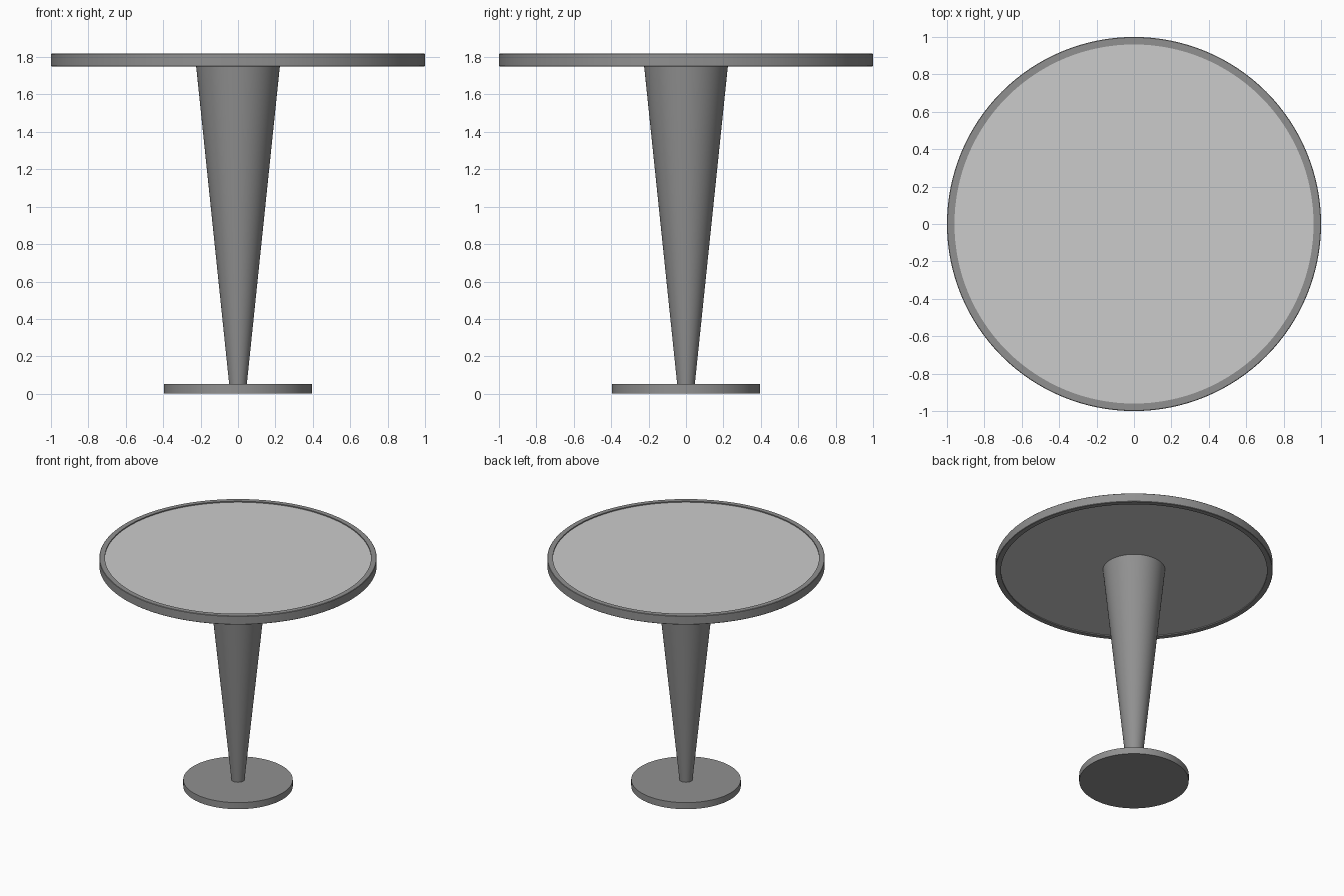
import bpy, bmesh
from math import radians, cos, sin, tau

if "Cube" in bpy.data.objects:
    bpy.data.objects.remove(bpy.data.objects["Cube"])


def grey(name, value):
    mat = bpy.data.materials.new(name)
    mat.diffuse_color = (value, value, value, 1)
    mat.use_nodes = True
    mat.node_tree.nodes["Principled BSDF"].inputs["Base Color"].default_value = mat.diffuse_color
    return mat


def lathe(name, profile, sides, mat, closed=False):
    """Revolve (radius, z) points about z; cap open ends, or join them for a ring."""
    bm = bmesh.new()
    rings = [[bm.verts.new((r * cos(tau * i / sides), r * sin(tau * i / sides), z))
              for i in range(sides)] for r, z in profile]
    pairs = list(zip(rings, rings[1:]))
    if closed:
        pairs.append((rings[-1], rings[0]))
    else:
        bm.faces.new(rings[0])
        bm.faces.new(rings[-1])
    for a, b in pairs:
        for i in range(sides):
            j = (i + 1) % sides
            bm.faces.new((a[i], a[j], b[j], b[i]))
    bmesh.ops.recalc_face_normals(bm, faces=bm.faces)
    mesh = bpy.data.meshes.new(name)
    bm.to_mesh(mesh)
    bm.free()
    mesh.materials.append(mat)
    obj = bpy.data.objects.new(name, mesh)
    bpy.context.collection.objects.link(obj)
    bpy.ops.object.select_all(action='DESELECT')
    obj.select_set(True)
    bpy.context.view_layer.objects.active = obj
    bpy.ops.object.shade_smooth_by_angle(angle=radians(30))
    return obj


dark = grey("dark_grey", 0.28)
light = grey("mid_grey", 0.54)

# Flat round foot
lathe("base", [(0.395, 0), (0.395, 0.052)], 96, dark)

# Stem widening upward to the underside of the panel
lathe("stem", [(0.047, 0.05), (0.225, 1.762)], 96, dark)

# Table panel, recessed inside the rim
lathe("table_panel", [(0.963, 1.758), (0.963, 1.811)], 128, light)

# Rim with slightly softened outer edges
lathe("table_rim", [(0.96, 1.75), (0.997, 1.75), (1.0, 1.753),
                    (1.0, 1.816), (0.997, 1.819), (0.96, 1.819)], 128, dark, closed=True)
